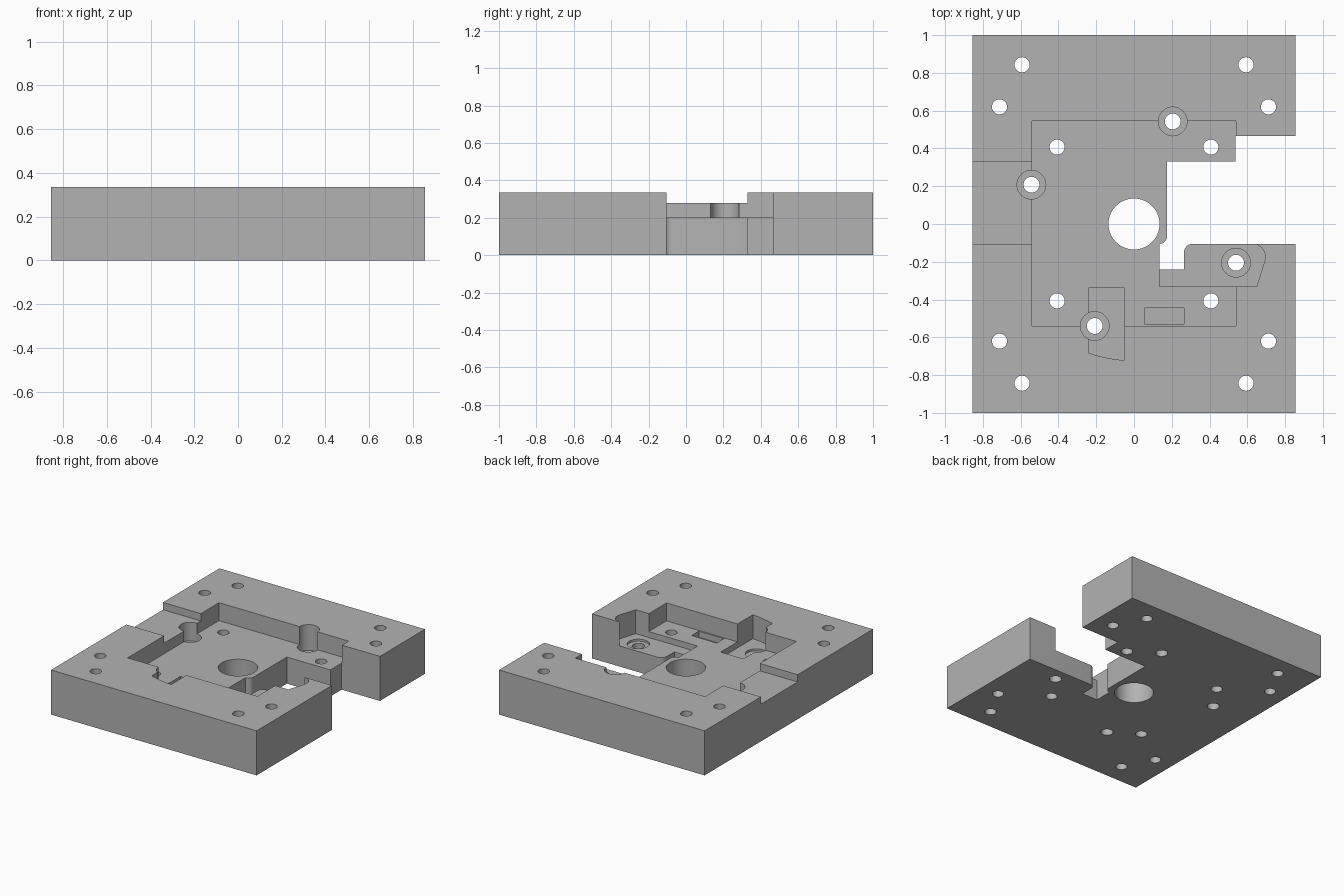
import bpy, bmesh, math

if "Cube" in bpy.data.objects:
    bpy.data.objects.remove(bpy.data.objects["Cube"], do_unlink=True)

THICK, FLOOR, STEP, LOW, BORE = 0.335, 0.20, 0.28, 0.155, 0.14

grey = bpy.data.materials.new("machined_grey")
grey.use_nodes = True
colour = (0.45, 0.45, 0.45, 1)
grey.diffuse_color = colour
grey.node_tree.nodes["Principled BSDF"].inputs["Base Color"].default_value = colour


def arc(cx, cy, r, start, end, steps=10):
    angles = [math.radians(start + (end - start) * i / steps) for i in range(steps + 1)]
    return [(cx + r * math.cos(a), cy + r * math.sin(a)) for a in angles]


def rect(x0, x1, y0, y1):
    return [(x0, y0), (x1, y0), (x1, y1), (x0, y1)]


def circle(x, y, r, n=40):
    return arc(x, y, r, 0, 360, n)[:-1]


def prism(name, outline, z0, z1):
    bm = bmesh.new()
    face = bm.faces.new([bm.verts.new((x, y, z0)) for x, y in outline])
    grown = bmesh.ops.extrude_face_region(bm, geom=[face])["geom"]
    bmesh.ops.translate(bm, vec=(0, 0, z1 - z0),
                        verts=[g for g in grown if isinstance(g, bmesh.types.BMVert)])
    bmesh.ops.recalc_face_normals(bm, faces=bm.faces[:])
    mesh = bpy.data.meshes.new(name)
    bm.to_mesh(mesh)
    bm.free()
    mesh.materials.append(grey)
    obj = bpy.data.objects.new(name, mesh)
    bpy.context.collection.objects.link(obj)
    return obj


plate = prism("mounting_plate", rect(-0.855, 0.855, -1, 1), 0, THICK)


def cut(name, outline, z0):
    cutter = prism(name, outline, z0, 0.5)
    cutter.hide_render = True
    bpy.context.view_layer.objects.active = plate
    mod = plate.modifiers.new(name, 'BOOLEAN')
    mod.operation, mod.solver, mod.object = 'DIFFERENCE', 'EXACT', cutter
    bpy.ops.object.modifier_apply(modifier=name)
    bpy.data.objects.remove(cutter, do_unlink=True)


# Square recess and the shallow channel at its side
cut("square_recess", rect(-0.54, 0.54, -0.54, 0.545), FLOOR)
cut("side_channel", rect(-1, -0.45, -0.105, 0.33), STEP)

# Lower pockets
cut("front_pocket", [(-0.05, -0.34), (-0.24, -0.34)] + arc(0, 0, 0.723, 250.6, 266), LOW)
cut("slot_pocket", rect(0.055, 0.265, -0.53, -0.445), LOW)
cut("clamp_pocket", [(0.135, -0.33), (0.65, -0.33)] + arc(0.625, -0.175, 0.07, -20, 90)
    + [(0.6, -0.05), (0.2, -0.05), (0.135, -0.2)], LOW)

# Open notch through the side
cut("side_notch", [(1, 0.465), (0.537, 0.465), (0.537, 0.33), (0.175, 0.33)]
    + arc(0.135, -0.065, 0.04, 0, -90) + [(0.135, -0.24), (0.265, -0.24)]
    + arc(0.31, -0.15, 0.045, 180, 90) + [(1, -0.105)], -0.1)

# Counterbored holes around the centre
for i, (x, y) in enumerate([(0.205, 0.543), (-0.543, 0.208), (-0.208, -0.54), (0.54, -0.205)]):
    cut(f"counterbore_{i}", circle(x, y, 0.076), BORE)
    cut(f"bore_hole_{i}", circle(x, y, 0.042), -0.1)

# Plain bolt holes and the central opening
for x, y in [(0.593, 0.843), (0.712, 0.62), (0.407, 0.407)]:
    for sx in (-1, 1):
        for sy in (-1, 1):
            cut("bolt_hole", circle(x * sx, y * sy, 0.04), -0.1)
cut("centre_hole", circle(0, 0, 0.135, 64), -0.1)

# Smooth bores with crisp machined edges
bpy.ops.object.select_all(action='DESELECT')
plate.select_set(True)
bpy.context.view_layer.objects.active = plate
bpy.ops.object.shade_smooth_by_angle(angle=math.radians(30))
